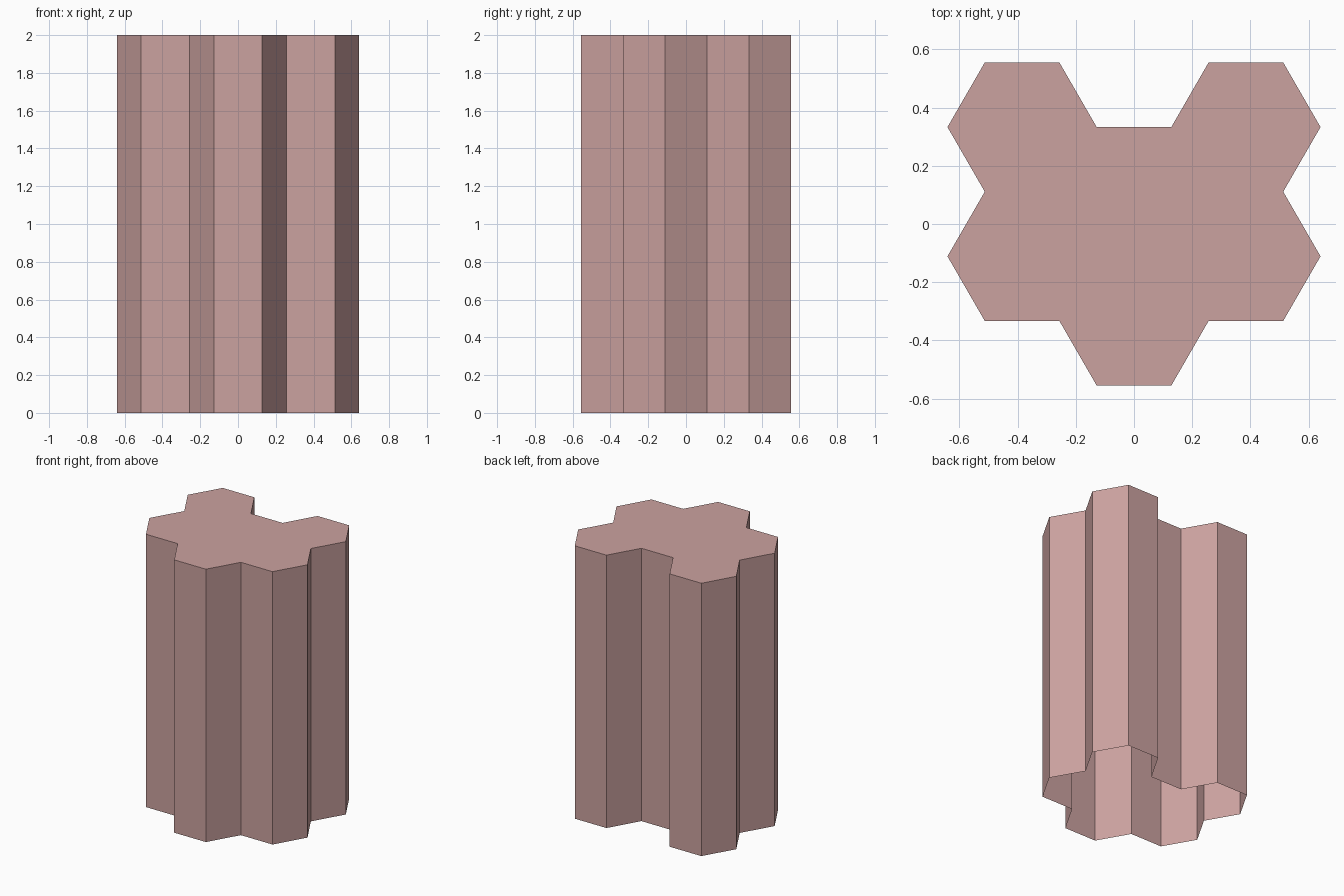
import bpy, bmesh, math

if "Cube" in bpy.data.objects:
    bpy.data.objects.remove(bpy.data.objects["Cube"])

HEIGHT = 2.0
S = 0.2565                       # hexagon side
H = S * math.sqrt(3) / 2         # half of hexagon height

# Right half of the honeycomb outline, bottom to top
right = [(0.5, -2.5), (1, -1.5), (2, -1.5), (2.5, -0.5), (2, 0.5),
         (2.5, 1.5), (2, 2.5), (1, 2.5), (0.5, 1.5)]
half = [(x * S, y * H) for x, y in right]
outline = half + [(-x, y) for x, y in reversed(half)]

# Hollow column cluster: side walls and a top cap, open underneath
bm = bmesh.new()
low = [bm.verts.new((x, y, 0)) for x, y in outline]
top = [bm.verts.new((x, y, HEIGHT)) for x, y in outline]
n = len(outline)
for i in range(n):
    j = (i + 1) % n
    bm.faces.new((low[i], low[j], top[j], top[i]))
bm.faces.new(top)

mesh = bpy.data.meshes.new("hexagon_column_cluster")
bm.to_mesh(mesh)
bm.free()
obj = bpy.data.objects.new("hexagon_column_cluster", mesh)
bpy.context.collection.objects.link(obj)

# Dusty pink colour
mat = bpy.data.materials.new("dusty_pink")
mat.diffuse_color = (0.60, 0.36, 0.35, 1)
mat.use_nodes = True
mat.node_tree.nodes["Principled BSDF"].inputs["Base Color"].default_value = mat.diffuse_color
mesh.materials.append(mat)
